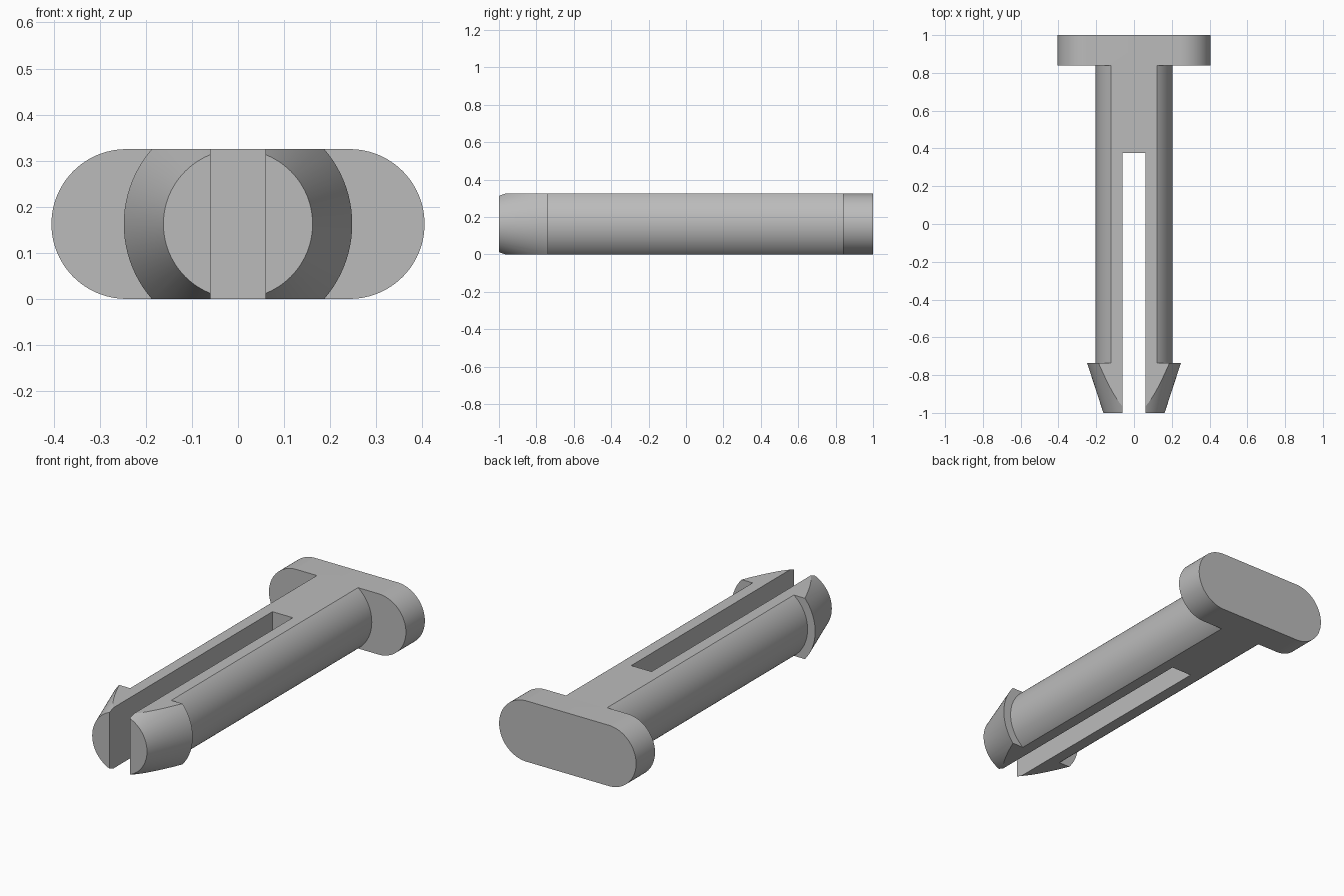
import bpy, bmesh, math
from mathutils import Matrix

cube = bpy.data.objects.get("Cube")
if cube:
    bpy.data.objects.remove(cube, do_unlink=True)

HEIGHT = 0.325
MID = HEIGHT / 2
HEAD_FRONT = 0.84
SLOT_HALF = 0.06

grey = bpy.data.materials.new("plain grey")
grey.use_nodes = True
grey.diffuse_color = (0.5, 0.5, 0.5, 1)
grey.node_tree.nodes["Principled BSDF"].inputs["Base Color"].default_value = (0.5, 0.5, 0.5, 1)


def add_object(name, bm):
    bmesh.ops.recalc_face_normals(bm, faces=bm.faces)
    mesh = bpy.data.meshes.new(name)
    bm.to_mesh(mesh)
    bm.free()
    mesh.materials.append(grey)
    obj = bpy.data.objects.new(name, mesh)
    bpy.context.collection.objects.link(obj)
    return obj


def box(name, low, high):
    bm = bmesh.new()
    bmesh.ops.create_cube(bm, size=1)
    for v in bm.verts:
        v.co = [h if c > 0 else l for c, l, h in zip(v.co, low, high)]
    obj = add_object(name, bm)
    obj.hide_render = True
    return obj


def select_only(obj):
    bpy.ops.object.select_all(action='DESELECT')
    obj.select_set(True)
    bpy.context.view_layer.objects.active = obj


def apply_boolean(obj, cutter, operation):
    mod = obj.modifiers.new(operation.title(), 'BOOLEAN')
    mod.operation, mod.object, mod.solver = operation, cutter, 'EXACT'
    select_only(obj)
    bpy.ops.object.modifier_apply(modifier=mod.name)
    bpy.data.objects.remove(cutter, do_unlink=True)


# Round shaft with a conical barbed tip, turned around the y axis
profile = [(0, -1), (0.162, -1), (0.248, -0.737), (0.203, -0.737),
           (0.203, HEAD_FRONT), (0, HEAD_FRONT)]
bm = bmesh.new()
verts = [bm.verts.new((r, y, MID)) for r, y in profile]
edges = [bm.edges.new(pair) for pair in zip(verts, verts[1:])]
bmesh.ops.spin(bm, geom=verts + edges, cent=(0, 0, MID), axis=(0, 1, 0),
               angle=math.tau, steps=96, use_merge=False)
bmesh.ops.remove_doubles(bm, verts=bm.verts, dist=1e-5)
bmesh.ops.dissolve_limit(bm, angle_limit=0.002, verts=bm.verts, edges=bm.edges)
shaft = add_object("split_shaft", bm)

# Flat top and bottom, then the slot that splits the prongs
apply_boolean(shaft, box("slab_cutter", (-1, -2, 0), (1, 2, HEIGHT)), 'INTERSECT')
apply_boolean(shaft, box("slot_cutter", (-SLOT_HALF, -1.2, -1),
                         (SLOT_HALF, 0.377, 1)), 'DIFFERENCE')

# Rounded bar head, an extruded outline with semicircular ends
bm = bmesh.new()
outline = []
steps = 48
for side in (1, -1):
    for i in range(steps + 1):
        a = math.pi * i / steps - math.pi / 2
        outline.append(bm.verts.new((side * (0.2425 + MID * math.cos(a)), HEAD_FRONT,
                                     MID + side * MID * math.sin(a))))
face = bm.faces.new(outline)
extruded = bmesh.ops.extrude_face_region(bm, geom=[face], use_keep_orig=True)
bmesh.ops.translate(bm, vec=(0, 1 - HEAD_FRONT, 0),
                    verts=[g for g in extruded["geom"] if isinstance(g, bmesh.types.BMVert)])
head = add_object("head", bm)

# Fuse the shaft into the head so the flat sides run through
apply_boolean(head, shaft, 'UNION')
head.name = "slotted_pin"
select_only(head)
bpy.ops.object.shade_smooth_by_angle(angle=math.radians(15))
